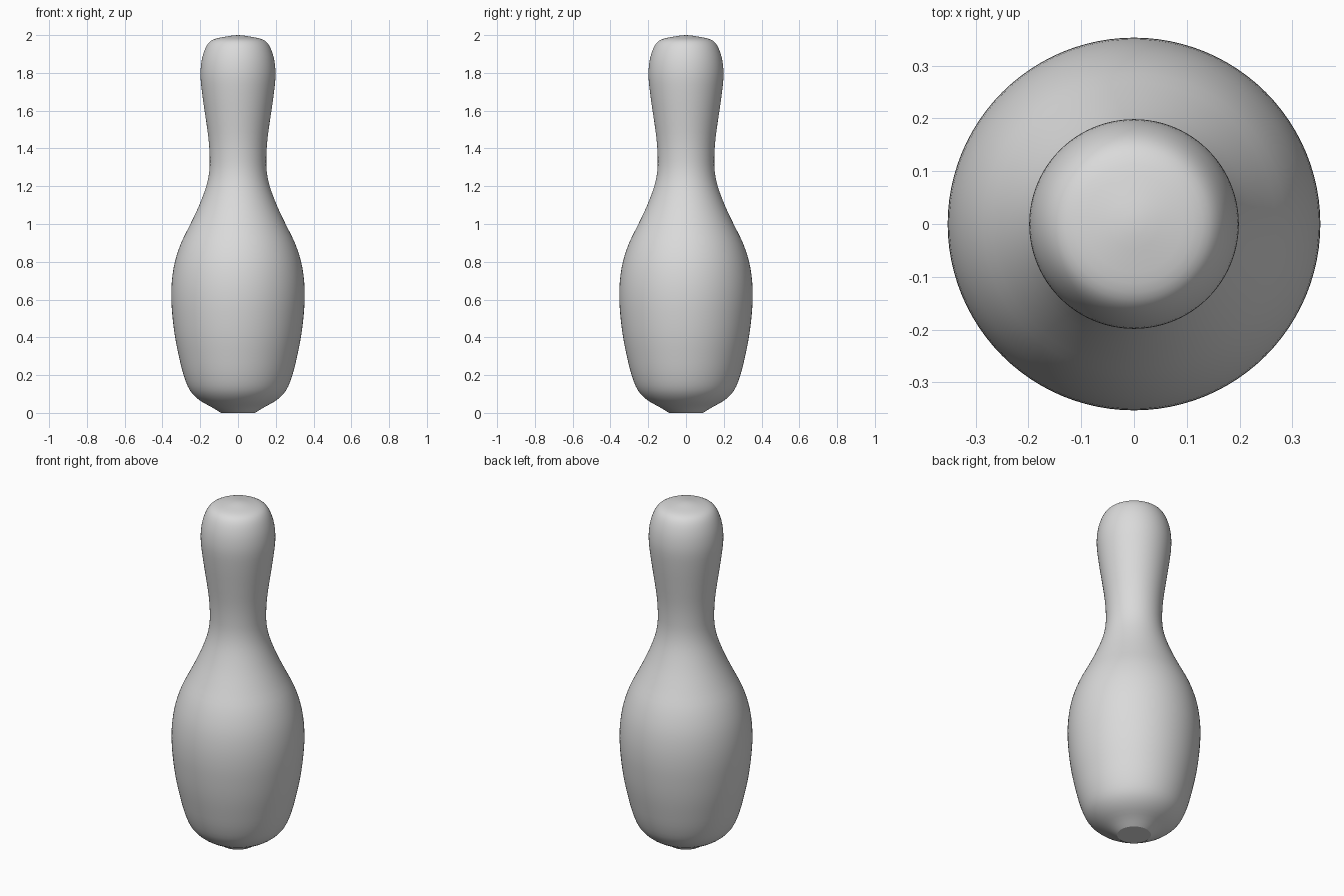
import bpy, bmesh, math
from mathutils import Vector

if "Cube" in bpy.data.objects:
    bpy.data.objects.remove(bpy.data.objects["Cube"])

# Silhouette of the pin: (radius, height), bottom to top
PROFILE = [(0.09, 0.0), (0.135, 0.028), (0.205, 0.068), (0.255, 0.12), (0.288, 0.2),
           (0.313, 0.3), (0.333, 0.4), (0.346, 0.5), (0.353, 0.6), (0.35, 0.7),
           (0.334, 0.8), (0.301, 0.9), (0.252, 1.0), (0.205, 1.1), (0.168, 1.2),
           (0.152, 1.28), (0.15, 1.36), (0.156, 1.45), (0.171, 1.56), (0.187, 1.67),
           (0.198, 1.77), (0.196, 1.84), (0.184, 1.9), (0.162, 1.95),
           (0.13, 1.977), (0.07, 1.991), (0.0, 2.0)]
SIDES = 96
STEPS = 3


def smooth_curve(points, steps):
    """Catmull-Rom curve through the profile points."""
    p = [Vector(q) for q in points]
    p = [2 * p[0] - p[1]] + p + [Vector((-p[-2].x, p[-2].y))]
    out = []
    for a, b, c, d in zip(p, p[1:], p[2:], p[3:]):
        for i in range(steps):
            t = i / steps
            out.append(0.5 * (2 * b + (c - a) * t + (2 * a - 5 * b + 4 * c - d) * t ** 2
                              + (3 * b - a - 3 * c + d) * t ** 3))
    return out


# Lathe the profile into rings
bm = bmesh.new()
rings = []
for r, z in smooth_curve(PROFILE, STEPS):
    rings.append([bm.verts.new((r * math.cos(2 * math.pi * k / SIDES),
                                r * math.sin(2 * math.pi * k / SIDES), z))
                  for k in range(SIDES)])
for low, high in zip(rings, rings[1:]):
    for k in range(SIDES):
        n = (k + 1) % SIDES
        bm.faces.new((low[k], low[n], high[n], high[k]))

# Crown and flat foot
tip = bm.verts.new((0, 0, 2.0))
for k in range(SIDES):
    bm.faces.new((rings[-1][k], rings[-1][(k + 1) % SIDES], tip))
bm.faces.new(rings[0][::-1])

mesh = bpy.data.meshes.new("bowling_pin")
bm.to_mesh(mesh)
bm.free()
pin = bpy.data.objects.new("bowling_pin", mesh)
bpy.context.collection.objects.link(pin)

# Plain light grey
grey = bpy.data.materials.new("light_grey")
grey.diffuse_color = (0.7, 0.7, 0.7, 1)
grey.use_nodes = True
grey.node_tree.nodes["Principled BSDF"].inputs["Base Color"].default_value = grey.diffuse_color
mesh.materials.append(grey)

# Smooth body, crisp foot edge
bpy.context.view_layer.objects.active = pin
pin.select_set(True)
bpy.ops.object.shade_smooth_by_angle(angle=math.radians(25))
